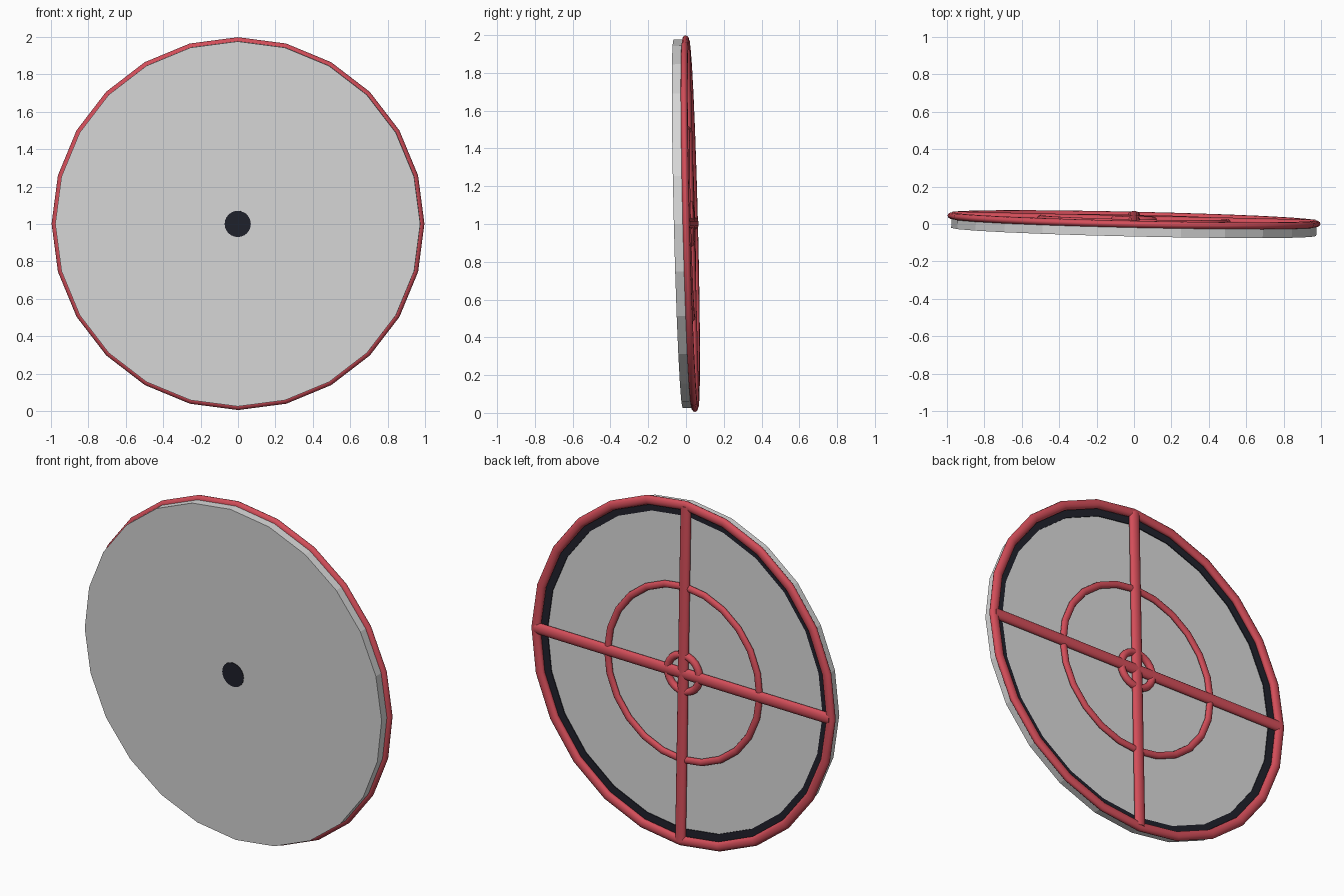
import bpy, bmesh, math
from mathutils import Matrix, Vector

if "Cube" in bpy.data.objects:
    bpy.data.objects.remove(bpy.data.objects["Cube"])

# Slightly leaning frame: local x/y lie in the disc, local +z points to the front
u = Vector((1, -0.0225, 0)).normalized()
n = u.cross(Vector((0, -0.025, 1))).normalized()
v = n.cross(u)
FRAME = Matrix.Translation((0, 0.0225, 1.002)) @ Matrix((u, v, n)).transposed().to_4x4()
SEG = 24


def material(name, rgb):
    m = bpy.data.materials.new(name)
    m.diffuse_color = (*rgb, 1)
    m.use_nodes = True
    m.node_tree.nodes["Principled BSDF"].inputs["Base Color"].default_value = m.diffuse_color
    return m


WHITE = material("pale grey", (0.68, 0.68, 0.68))
RED = material("red", (0.65, 0.075, 0.10))
DARK = material("near black", (0.014, 0.015, 0.024))


def add(name, bm, mat, smooth=False):
    bmesh.ops.recalc_face_normals(bm, faces=bm.faces)
    bm.transform(FRAME)
    me = bpy.data.meshes.new(name)
    bm.to_mesh(me)
    bm.free()
    me.materials.append(mat)
    ob = bpy.data.objects.new(name, me)
    bpy.context.collection.objects.link(ob)
    if smooth:
        bpy.ops.object.select_all(action='DESELECT')
        ob.select_set(True)
        bpy.context.view_layer.objects.active = ob
        bpy.ops.object.shade_smooth_by_angle(angle=math.radians(50))


def lathe(name, profile, mat, smooth=False):
    """Closed (radius, depth) profile swept around the disc axis."""
    bm = bmesh.new()
    rings = [[bm.verts.new((r * math.cos(a), r * math.sin(a), z)) for r, z in profile]
             for a in (math.tau * i / SEG for i in range(SEG))]
    k = len(profile)
    for i in range(SEG):
        a, b = rings[i], rings[(i + 1) % SEG]
        for j in range(k):
            bm.faces.new((a[j], b[j], b[(j + 1) % k], a[(j + 1) % k]))
    add(name, bm, mat, smooth)


def disc(name, radius, z0, z1, mat):
    bm = bmesh.new()
    bmesh.ops.create_cone(bm, cap_ends=True, segments=SEG, radius1=radius, radius2=radius,
                          depth=z1 - z0, matrix=Matrix.Translation((0, 0, (z0 + z1) / 2))
                          @ Matrix.Rotation(math.pi / 2, 4, 'Z'))
    add(name, bm, mat)


def tube_ring(name, major, width, depth):
    prof = [(major + width * math.cos(t), depth * math.sin(t))
            for t in (math.tau * j / 12 for j in range(12))]
    lathe(name, prof, RED, True)


def spoke(name, angle):
    bm = bmesh.new()
    m = (Matrix.Rotation(angle, 4, 'Z') @ Matrix.Translation((0, 0, -0.003))
         @ Matrix.Diagonal((1, 1, 0.62, 1)) @ Matrix.Rotation(math.pi / 2, 4, 'Y'))
    bmesh.ops.create_cone(bm, cap_ends=True, segments=16, radius1=0.032, radius2=0.032,
                          depth=1.94, matrix=m)
    add(name, bm, RED, True)


# Main panel, with dark dot in front and dark band behind
disc("panel", 0.976, 0.017, 0.065, WHITE)
disc("front_dot", 0.07, 0.064, 0.068, DARK)
lathe("back_band", [(0.905, 0.018), (0.974, 0.018), (0.974, 0.012), (0.905, 0.012)], DARK)

# Red frame on the back
tube_ring("outer_rim", 0.970, 0.027, 0.019)
tube_ring("middle_ring", 0.50, 0.020, 0.015)
tube_ring("hub_ring", 0.105, 0.021, 0.020)
spoke("horizontal_spoke", 0)
spoke("vertical_spoke", math.pi / 2)
